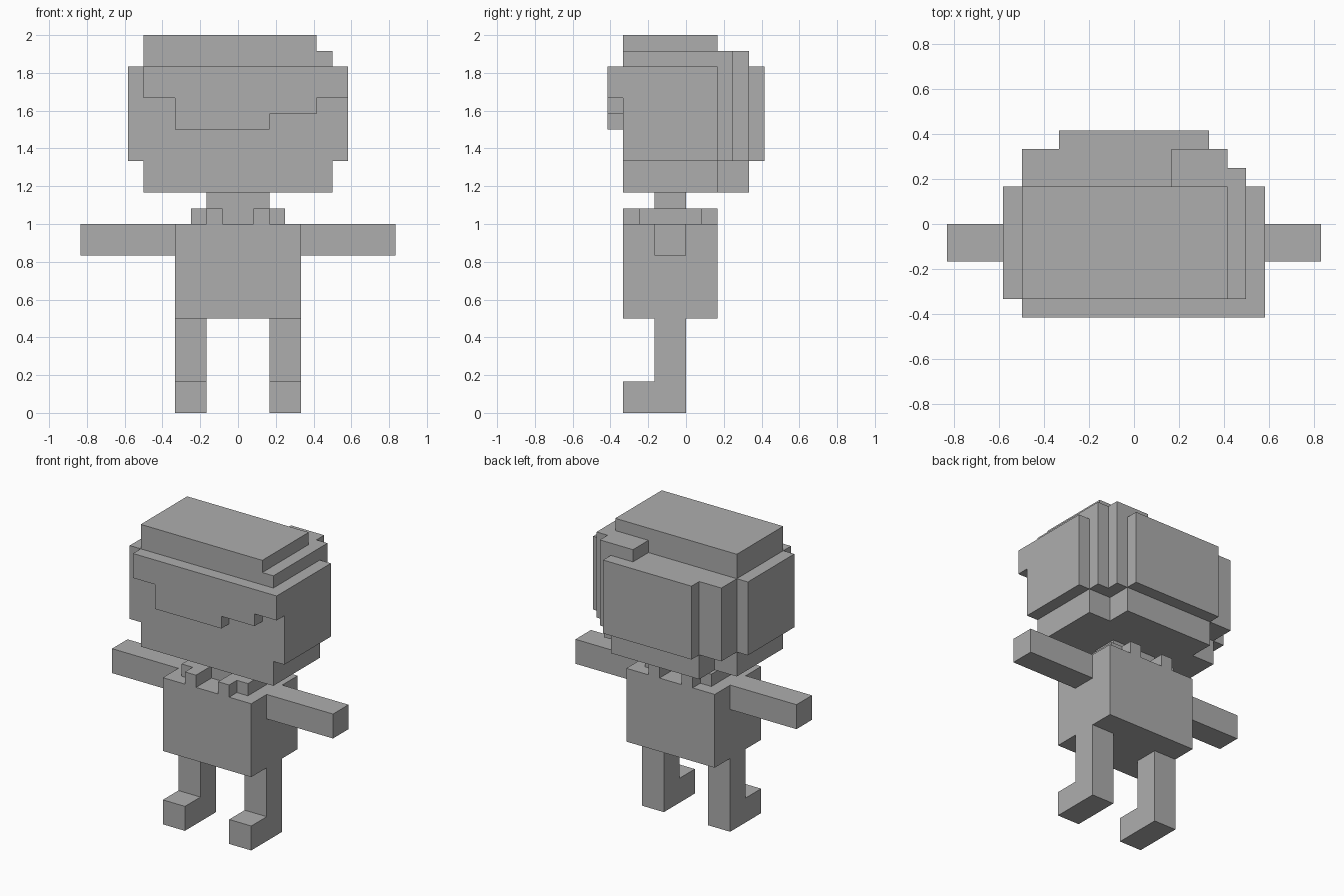
import bpy
import bmesh

U = 1 / 12  # one block of the grid

cube = bpy.data.objects.get("Cube")
if cube:
    bpy.data.objects.remove(cube, do_unlink=True)

grey = bpy.data.materials.new("plain_grey")
grey.use_nodes = True
colour = (0.42, 0.42, 0.42, 1)
grey.diffuse_color = colour
grey.node_tree.nodes["Principled BSDF"].inputs["Base Color"].default_value = colour


def prism(name, outline, low, high, axis="z"):
    """Extrude a flat outline along z (outline in x, y) or y (outline in x, z)."""
    def place(a, b, d):
        return (a * U, b * U, d * U) if axis == "z" else (a * U, d * U, b * U)

    bm = bmesh.new()
    base = bm.faces.new([bm.verts.new(place(a, b, low)) for a, b in outline])
    top = bmesh.ops.extrude_face_region(bm, geom=[base])["geom"]
    verts = [v for v in top if isinstance(v, bmesh.types.BMVert)]
    bmesh.ops.translate(bm, verts=verts, vec=place(0, 0, high - low))
    bmesh.ops.recalc_face_normals(bm, faces=bm.faces)
    mesh = bpy.data.meshes.new(name)
    bm.to_mesh(mesh)
    bm.free()
    mesh.materials.append(grey)
    obj = bpy.data.objects.new(name, mesh)
    bpy.context.collection.objects.link(obj)
    return obj


def box(name, x, y, z):
    outline = [(x[0], y[0]), (x[1], y[0]), (x[1], y[1]), (x[0], y[1])]
    return prism(name, outline, *z)


# Body
box("torso", (-4, 4), (-4, 2), (6, 12))
box("neck", (-2, 2), (-2, 0), (12, 14))

# Limbs and collar, on both sides
for side, s in (("left", 1), ("right", -1)):
    def span(a, b):
        return sorted((a * s, b * s))

    box(side + "_arm", span(4, 10), (-2, 0), (10, 12))
    # Leg and foot share one L-shaped side
    box(side + "_leg", span(2, 4), (-2, 0), (0, 6))
    box(side + "_foot", span(2, 4), (-4, -2), (0, 2))
    box(side + "_collar_strap", span(2, 3), (-3, 1), (12, 13))
    box(side + "_collar_front", span(1, 2), (-4, -2), (12, 13))
    box(side + "_collar_back", span(1, 2), (0, 2), (12, 13))

# Jaw, narrower at the nape
prism("jaw", [(-6, -4), (6, -4), (6, 2), (4, 2), (4, 4), (-4, 4), (-4, 2), (-6, 2)], 14, 16)

# Main head and hair, stepped towards the back
prism("head", [(-7, -4), (7, -4), (7, 2), (6, 2), (6, 3), (5, 3), (5, 4), (4, 4), (4, 5),
               (-4, 5), (-4, 4), (-6, 4), (-6, 2), (-7, 2)], 16, 22)

# Jagged fringe across the forehead
prism("fringe", [(-6, 22), (-6, 20), (-4, 20), (-4, 18), (2, 18), (2, 19), (5, 19), (5, 20),
                 (7, 20), (7, 22)], -5, -4, "y")

# Raised hair on top, and the lower lock wrapping round its corner
box("crown", (-6, 5), (-4, 2), (22, 24))
prism("crown_lock", [(5, -4), (6, -4), (6, 3), (5, 3), (5, 4), (2, 4), (2, 2), (5, 2)], 22, 23)
